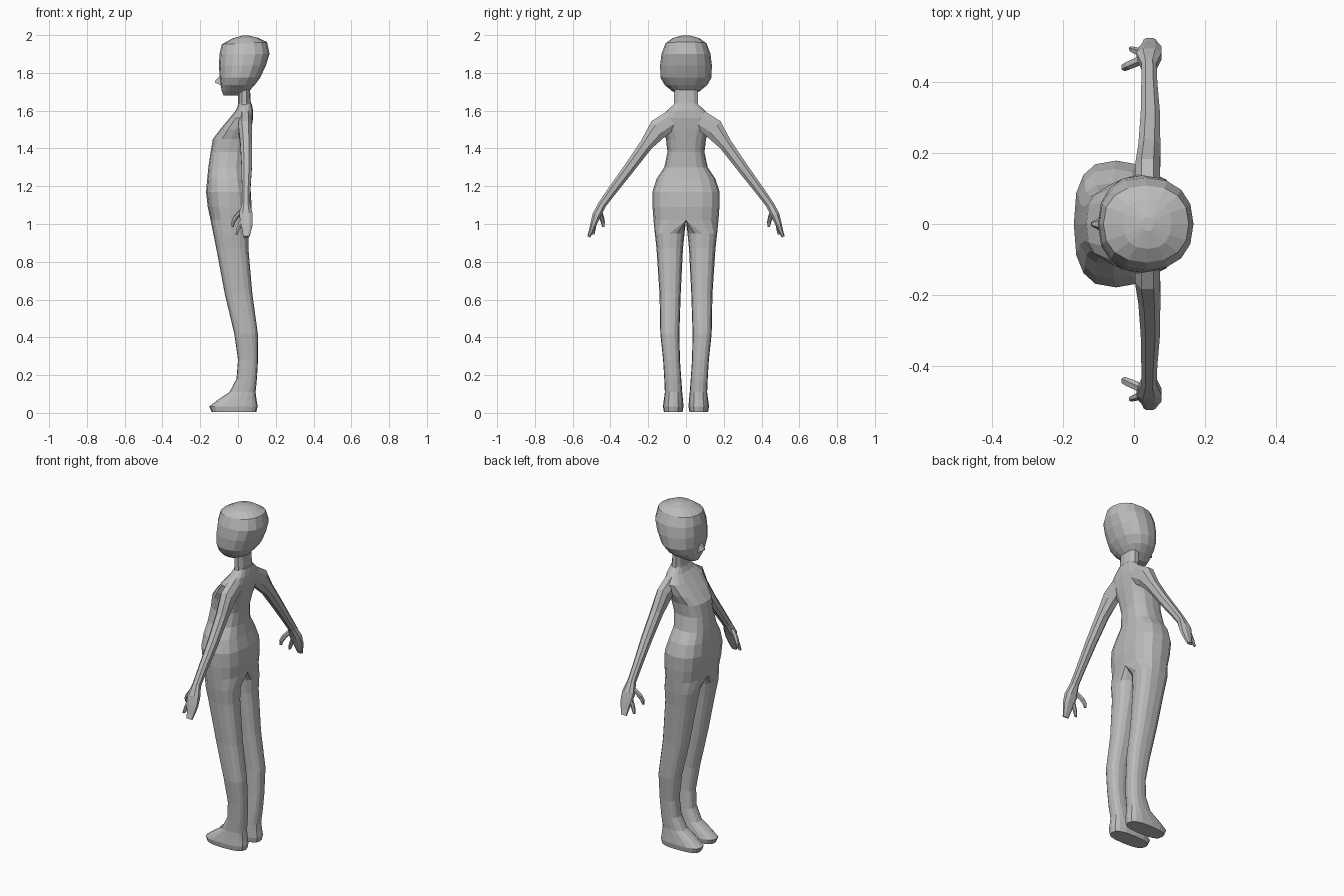
import bpy, bmesh, math
from mathutils import Vector

if "Cube" in bpy.data.objects:
    bpy.data.objects.remove(bpy.data.objects["Cube"])

grey = bpy.data.materials.new("plain grey")
grey.diffuse_color = (0.5, 0.5, 0.5, 1)
grey.use_nodes = True
grey.node_tree.nodes["Principled BSDF"].inputs["Base Color"].default_value = grey.diffuse_color


def spow(v, p):
    return math.copysign(abs(v) ** p, v)


def loft(name, rings, cap_start=True, cap_end=True, mirror=False, drop_midline=False):
    """Skin a list of equal-length point rings with flat quads."""
    bm = bmesh.new()
    vs = [[bm.verts.new(p) for p in r] for r in rings]
    n = len(vs[0])
    for a, b in zip(vs, vs[1:]):
        for i in range(n):
            j = (i + 1) % n
            bm.faces.new((a[i], a[j], b[j], b[i]))
    if cap_start:
        bm.faces.new(vs[0])
    if cap_end:
        bm.faces.new(vs[-1])
    if drop_midline:
        bad = [f for f in bm.faces if all(abs(v.co.y) < 1e-5 for v in f.verts)]
        bmesh.ops.delete(bm, geom=bad, context='FACES')
    bmesh.ops.remove_doubles(bm, verts=bm.verts, dist=1e-5)
    bmesh.ops.recalc_face_normals(bm, faces=bm.faces)
    me = bpy.data.meshes.new(name)
    bm.to_mesh(me)
    bm.free()
    me.materials.append(grey)
    ob = bpy.data.objects.new(name, me)
    bpy.context.collection.objects.link(ob)
    if mirror:
        m = ob.modifiers.new("mirror", 'MIRROR')
        m.use_axis = (False, True, False)
        m.use_clip = True
        m.merge_threshold = 0.0005
    return ob


def body_ring(z, xf, xb, yi, yc, yo, e=2.7, half=8):
    """Level ring; yi = yc = 0 gives a half torso, otherwise a full leg."""
    cx, rx, p = (xf + xb) / 2, (xb - xf) / 2, 2 / e
    pts = []
    for k in range(2 * half):
        t = math.pi * k / half
        s = spow(math.sin(t), p)
        y = yc + (yo - yc) * s if s > 0 else yc + (yc - yi) * s
        if k in (0, half):
            y = yc
        pts.append((cx - rx * spow(math.cos(t), p), y, z))
    return pts


# Torso, legs and feet: one half, mirrored
torso = [(1.638, 0.005, 0.072, .06), (1.60, -.012, .08, .10), (1.56, -.045, .08, .14),
         (1.50, -.095, .07, .125), (1.45, -.133, .06, .106), (1.38, -.145, .045, .098),
         (1.30, -.157, .04, .115), (1.24, -.163, .05, .155), (1.17, -.169, .068, .178),
         (1.09, -.160, .072, .177), (1.02, -.145, .065, .172)]
legs = [(.95, -.131, .057, .008, .165), (.87, -.115, .055, .016, .156),
        (.63, -.07, .076, .028, .14), (.42, -.02, .105, .035, .136),
        (.28, 0, .106, .032, .121), (.18, -.008, .10, .025, .115),
        (.11, -.045, .093, .02, .112), (.07, -.105, .098, .016, .117),
        (.035, -.152, .104, .013, .122), (.006, -.14, .098, .018, .117)]
rings = [body_ring(z, f, b, 0, 0, o) for z, f, b, o in torso]
rings += [body_ring(z, f, b, i, (i + o) / 2, o) for z, f, b, i, o in legs]
loft("body", rings, mirror=True, drop_midline=True)


def limb(name, path, sides=8, e=2.4):
    """Loft along (x, y, z, half x depth, half thickness); mirrored to both sides."""
    pos = [Vector(p[:3]) for p in path]
    out = []
    for k, p in enumerate(path):
        d = pos[min(k + 1, len(pos) - 1)] - pos[max(k - 1, 0)]
        n = Vector((0, -d.z, d.y)).normalized()
        ring = []
        for s in range(sides):
            t = 2 * math.pi * (s + .5) / sides
            ring.append(pos[k] + Vector((p[3] * spow(math.cos(t), 2 / e), 0, 0))
                        + n * p[4] * spow(math.sin(t), 2 / e))
        out.append(ring)
    return loft(name, out, mirror=True)


# Arms running into the palm and fingers
limb("arm", [(.037, .07, 1.555, .038, .055), (.038, .145, 1.505, .038, .058),
             (.043, .21, 1.42, .033, .037), (.046, .30, 1.297, .029, .031),
             (.043, .39, 1.177, .024, .026), (.042, .444, 1.103, .023, .023),
             (.042, .472, 1.05, .038, .024), (.046, .490, 1.0, .034, .018),
             (.046, .503, .96, .024, .013), (.044, .515, .932, .018, .009)])
limb("index_finger", [(.022, .482, 1.02, .014, .012), (.004, .487, .98, .012, .010),
                      (-.008, .492, .945, .007, .007)], sides=6)
limb("thumb", [(.025, .462, 1.075, .017, .014), (-.008, .448, 1.04, .016, .013),
               (-.025, .440, 1.01, .012, .011), (-.028, .438, .985, .006, .006)], sides=6)


def full_ring(z, xf, xb, ry, sides=16, e=2.3, tilt=0.0):
    cx, rx = (xf + xb) / 2, (xb - xf) / 2
    pts = []
    for s in range(sides):
        t = 2 * math.pi * s / sides
        x = cx - rx * spow(math.cos(t), 2 / e)
        pts.append((x, ry * spow(math.sin(t), 2 / e), z + tilt * (x - cx)))
    return pts


# Neck
loft("neck", [full_ring(z, f, b, r, 10) for z, f, b, r in
              [(1.59, -.005, .075, .075), (1.64, 0, .068, .066), (1.74, 0, .062, .064)]])

# Head with rounded skull narrowing to the chin
head = [(1.998, .025, .055, .02, 0), (1.984, -.03, .105, .07, .03), (1.957, -.086, .154, .108, .05),
        (1.90, -.098, .167, .13, 0), (1.84, -.101, .148, .137, 0), (1.775, -.097, .118, .135, 0),
        (1.735, -.092, .088, .112, 0), (1.705, -.086, .06, .075, 0), (1.68, -.076, .005, .035, 0)]
loft("head", [full_ring(z, f, b, r, tilt=t) for z, f, b, r, t in head])

# Nose: small wedge
loft("nose", [[(-.09, -.022, 1.735), (-.09, .022, 1.735), (-.09, .012, 1.79), (-.09, -.012, 1.79)],
              [(-.121, -.005, 1.748), (-.121, .005, 1.748), (-.119, .004, 1.762), (-.119, -.004, 1.762)]])
